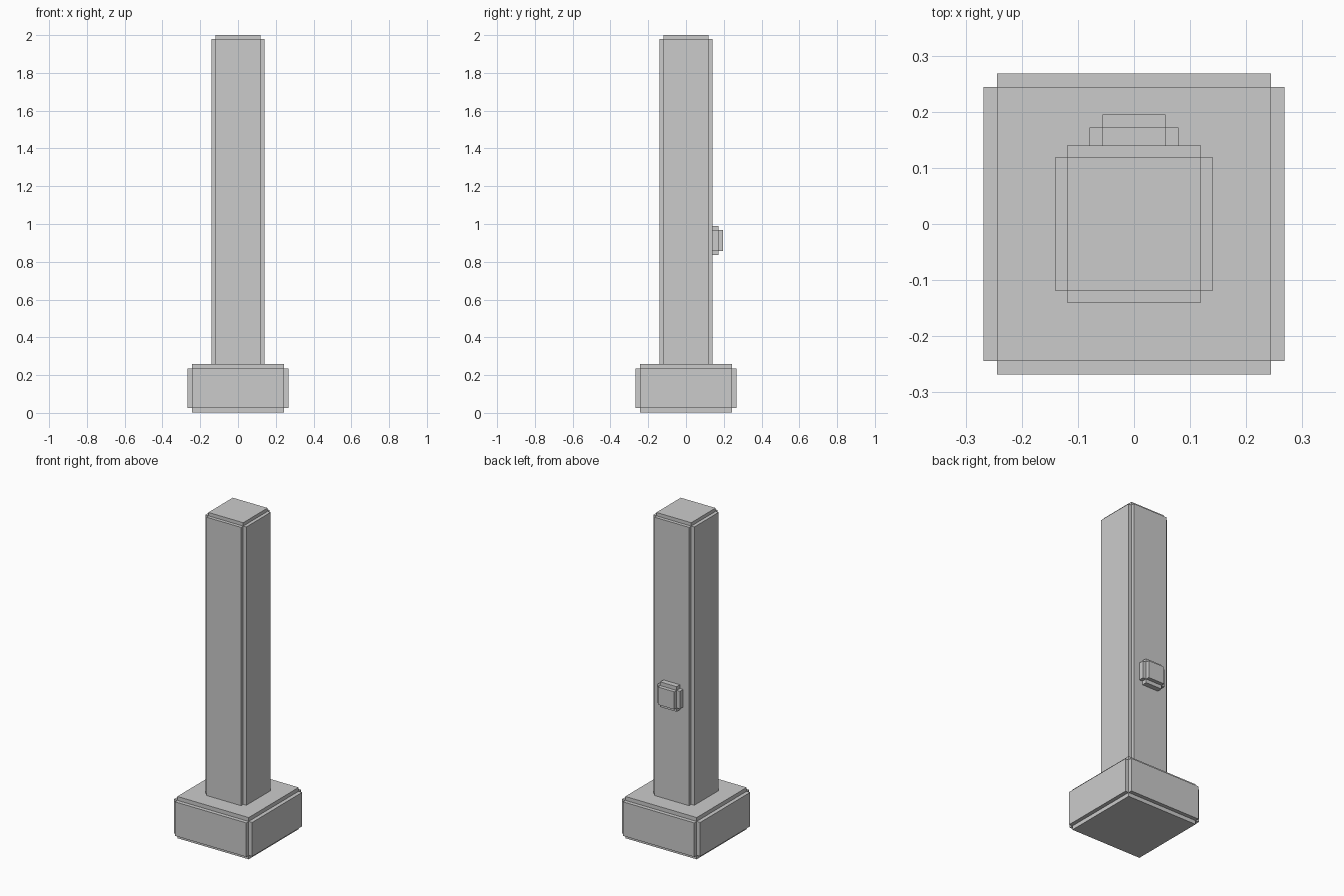
import bpy, bmesh
from mathutils import Vector

if "Cube" in bpy.data.objects:
    bpy.data.objects.remove(bpy.data.objects["Cube"])


def notched_box(name, lo, hi, step, flat=None):
    """Box with stepped edges: a core box whose faces are each pushed out by step.
    flat is the direction of a hidden joining face that stays in place."""
    lo, hi = Vector(lo), Vector(hi)
    bm = bmesh.new()
    bmesh.ops.create_cube(bm, size=1)
    size, mid = hi - lo, (hi + lo) / 2
    for v in bm.verts:
        v.co = Vector(c * s for c, s in zip(v.co, size)) + mid
    bm.normal_update()
    faces = [f for f in bm.faces if flat is None or f.normal.dot(Vector(flat)) < 0.9]
    normals = [f.normal.copy() for f in faces]
    out = bmesh.ops.extrude_discrete_faces(bm, faces=faces)["faces"]
    for f, n in zip(out, normals):
        bmesh.ops.translate(bm, verts=f.verts[:], vec=n * step)
    bmesh.ops.recalc_face_normals(bm, faces=bm.faces[:])
    mesh = bpy.data.meshes.new(name)
    bm.to_mesh(mesh)
    bm.free()
    obj = bpy.data.objects.new(name, mesh)
    bpy.context.collection.objects.link(obj)
    return obj


# Square plinth
notched_box("base", (-0.244, -0.244, 0.025), (0.244, 0.244, 0.235), 0.024)
# Tall post, its lower end sunk just into the plinth
notched_box("post", (-0.119, -0.119, 0.25), (0.119, 0.119, 1.979), 0.021, (0, 0, -1))
# Small button on the back face of the post
notched_box("button", (-0.056, 0.125, 0.858), (0.056, 0.172, 0.967), 0.023, (0, -1, 0))
